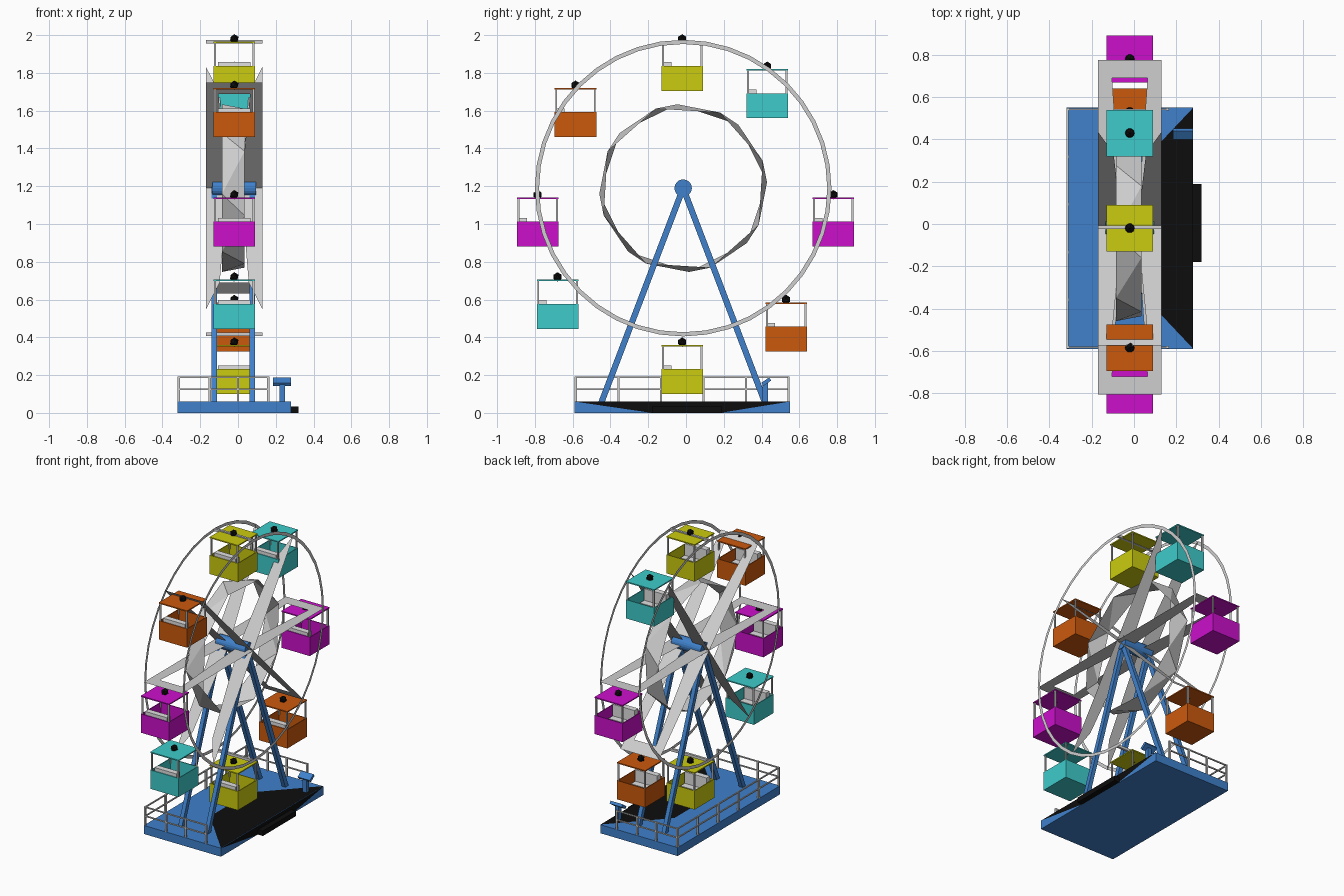
import bpy, bmesh, math
from mathutils import Matrix, Vector

if "Cube" in bpy.data.objects:
    bpy.data.objects.remove(bpy.data.objects["Cube"])


def material(name, rgb):
    m = bpy.data.materials.new(name)
    m.use_nodes = True
    m.diffuse_color = (*rgb, 1)
    m.node_tree.nodes["Principled BSDF"].inputs["Base Color"].default_value = (*rgb, 1)
    return m


YELLOW = material("yellow", (0.6, 0.6, 0.005))
TEAL = material("teal", (0.05, 0.6, 0.6))
MAGENTA = material("magenta", (0.6, 0.005, 0.6))
ORANGE = material("orange", (0.6, 0.1, 0.004))
BLUE = material("blue", (0.05, 0.22, 0.6))
GREY = material("light grey", (0.62, 0.62, 0.62))
WHITE = material("seat white", (0.75, 0.75, 0.75))
BLACK = material("black", (0.004, 0.004, 0.004))

CX, CY, CZ = -0.02, -0.015, 1.19   # wheel centre
HALF = 0.15                        # half the wheel width
R = 0.785


def finish(name, bm, mat):
    me = bpy.data.meshes.new(name)
    bm.to_mesh(me)
    bm.free()
    me.materials.append(mat)
    ob = bpy.data.objects.new(name, me)
    bpy.context.collection.objects.link(ob)
    return ob


def box(bm, x0, x1, y0, y1, z0, z1):
    mid = Vector((x0 + x1, y0 + y1, z0 + z1)) / 2
    size = Matrix.Diagonal((x1 - x0, y1 - y0, z1 - z0, 1))
    return bmesh.ops.create_cube(bm, size=1, matrix=Matrix.Translation(mid) @ size)


def face(bm, points):
    bm.faces.new([bm.verts.new(p) for p in points])


def wheel_point(x, radius, angle):
    return Vector((CX + x, CY + radius * math.cos(angle), CZ + radius * math.sin(angle)))


# Base slab
bm = bmesh.new()
box(bm, -0.32, 0.28, -0.59, 0.55, 0, 0.06)
finish("base", bm, BLUE)

# Dark boarding floor, its side panel and the step
bm = bmesh.new()
face(bm, [(0.28, -0.59, 0.062), (0.28, 0.55, 0.062), (-0.05, 0.2, 0.062), (-0.05, -0.24, 0.062)])
face(bm, [(0.282, -0.18, 0), (0.282, 0.18, 0), (0.282, 0.55, 0.06), (0.282, -0.59, 0.06)])
finish("boarding_floor", bm, BLACK)
bm = bmesh.new()
box(bm, 0.28, 0.32, -0.18, 0.19, 0, 0.035)
finish("step", bm, BLACK)

# Railing on three sides
bm = bmesh.new()
t = 0.004
for z in (0.125, 0.188):
    box(bm, -0.314 - t, -0.314 + t, -0.585, 0.545, z - t, z + t)
    for y in (-0.583, 0.543):
        box(bm, -0.314, 0.165, y - t, y + t, z - t, z + t)
p = 0.006
for i in range(6):
    y = -0.583 + i * 1.126 / 5
    box(bm, -0.314 - p, -0.314 + p, y - p, y + p, 0.06, 0.192)
for y in (-0.583, 0.543):
    for x in (-0.15, 0.0, 0.16):
        box(bm, x - p, x + p, y - p, y + p, 0.06, 0.192)
finish("railing", bm, GREY)

# Control console
bm = bmesh.new()
box(bm, 0.22, 0.25, 0.405, 0.435, 0.06, 0.16)
top = box(bm, 0.185, 0.28, 0.4, 0.45, 0.155, 0.175)
bmesh.ops.rotate(bm, verts=top["verts"], cent=(0.23, 0.425, 0.165),
                 matrix=Matrix.Rotation(math.radians(35), 3, "X"))
finish("console", bm, BLUE)

# Support legs
bm = bmesh.new()
for x in (-0.126, 0.076):
    for foot in (-0.45, 0.42):
        a, b = Vector((x, foot, 0.05)), Vector((x, CY, CZ))
        d = b - a
        beam = box(bm, -0.014, 0.014, -0.016, 0.016, -d.length / 2, d.length / 2)
        turn = Matrix.Rotation(-math.atan2(d.y, d.z), 4, "X")
        bmesh.ops.transform(bm, verts=beam["verts"],
                            matrix=Matrix.Translation((a + b) / 2) @ turn)
finish("support_legs", bm, BLUE)

# Axle
bm = bmesh.new()
bmesh.ops.create_cone(bm, cap_ends=True, segments=20, radius1=0.046, radius2=0.046, depth=0.23,
                      matrix=Matrix.Translation((CX, CY, CZ)) @ Matrix.Rotation(math.pi / 2, 4, "Y"))
finish("axle", bm, BLUE)

# Outer rims: flat rings
for side, x in (("right", -HALF), ("left", HALF)):
    bm = bmesh.new()
    n = 40
    for i in range(n):
        a, b = 2 * math.pi * i / n, 2 * math.pi * (i + 1) / n
        face(bm, [wheel_point(x, r, v) for r, v in
                  ((R, a), (R, b), (R - 0.022, b), (R - 0.022, a))])
    bmesh.ops.remove_doubles(bm, verts=bm.verts, dist=0.0001)
    finish("rim_" + side, bm, GREY)

# Tie bars at the top and bottom of the rims
bm = bmesh.new()
for z in (CZ + R - 0.011, CZ - R + 0.011):
    box(bm, CX - HALF, CX + HALF, CY - 0.008, CY + 0.008, z - 0.009, z + 0.009)
finish("rim_tie_bars", bm, GREY)


# Spoke frames: flat tapered rails, some closed by an end bar and some with pointed ends
def spoke(name, degrees, length, closed):
    a = math.radians(degrees)
    inner, reach = (0.09, length) if closed else (0.077, 0.61)
    bm = bmesh.new()
    for s in (-1, 1):
        face(bm, [wheel_point(s * x, r, a) for x, r in
                  ((HALF, 0), (HALF, length), (inner, reach), (0.035, 0))])
    if closed:
        face(bm, [wheel_point(x, r, a) for x, r in
                  ((-0.09, length), (0.09, length), (0.085, length - 0.085), (-0.085, length - 0.085))])
    finish(name, bm, GREY)


spoke("spoke_back", 0, 0.79, True)
spoke("spoke_front", 180, 0.79, True)
spoke("spoke_upper_front", 135, 0.79, True)
spoke("spoke_lower_back", -45, 0.79, True)
spoke("spoke_upper_back", 55, 0.785, False)
spoke("spoke_lower_front", 235, 0.785, False)

# Inner twisted eight-sided band
bm = bmesh.new()
loops = []
for x, shift in ((-0.065, 0), (0.055, 15)):
    loops.append([bm.verts.new(wheel_point(x, 0.445, math.radians(45 * i + 4 + shift)))
                  for i in range(8)])
for i in range(8):
    j = (i + 1) % 8
    bm.faces.new((loops[0][i], loops[0][j], loops[1][i]))
    bm.faces.new((loops[0][j], loops[1][j], loops[1][i]))
finish("inner_band", bm, GREY)


# Hanging cabins
def cabin(name, y, z, mat):
    x0, x1, y0, y1 = CX - 0.11, CX + 0.11, y - 0.11, y + 0.11
    # Open tub and roof
    bm = bmesh.new()
    w = 0.006
    box(bm, x0, x1, y0, y1, z, z + 0.012)
    for xa in (x0, x1 - w):
        box(bm, xa, xa + w, y0, y1, z, z + 0.132)
    for ya in (y0, y1 - w):
        box(bm, x0, x1, ya, ya + w, z, z + 0.132)
    box(bm, x0, x1, y0, y1, z + 0.252, z + 0.26)
    finish(name + "_body", bm, mat)
    # Corner posts
    bm = bmesh.new()
    for xa in (x0 + 0.003, x1 - 0.013):
        for ya in (y0 + 0.003, y1 - 0.013):
            box(bm, xa, xa + 0.01, ya, ya + 0.01, z + 0.1, z + 0.253)
    finish(name + "_posts", bm, GREY)
    # Bench with backrest
    bm = bmesh.new()
    box(bm, CX - 0.085, CX + 0.085, y0 + 0.012, y0 + 0.052, z + 0.012, z + 0.152)
    box(bm, CX - 0.085, CX + 0.085, y0 + 0.052, y0 + 0.1, z + 0.012, z + 0.07)
    finish(name + "_bench", bm, WHITE)
    # Hanger knob
    bm = bmesh.new()
    bmesh.ops.create_icosphere(bm, subdivisions=1, radius=0.025,
                               matrix=Matrix.Translation((CX, y, z + 0.275)))
    finish(name + "_hanger", bm, BLACK)


cabin("cabin_top", -0.02, 1.705, YELLOW)
cabin("cabin_upper_back", 0.43, 1.56, TEAL)
cabin("cabin_back", 0.78, 0.88, MAGENTA)
cabin("cabin_lower_back", 0.53, 0.325, ORANGE)
cabin("cabin_bottom", -0.02, 0.1, YELLOW)
cabin("cabin_lower_front", -0.68, 0.445, TEAL)
cabin("cabin_front", -0.785, 0.88, MAGENTA)
cabin("cabin_upper_front", -0.585, 1.46, ORANGE)
